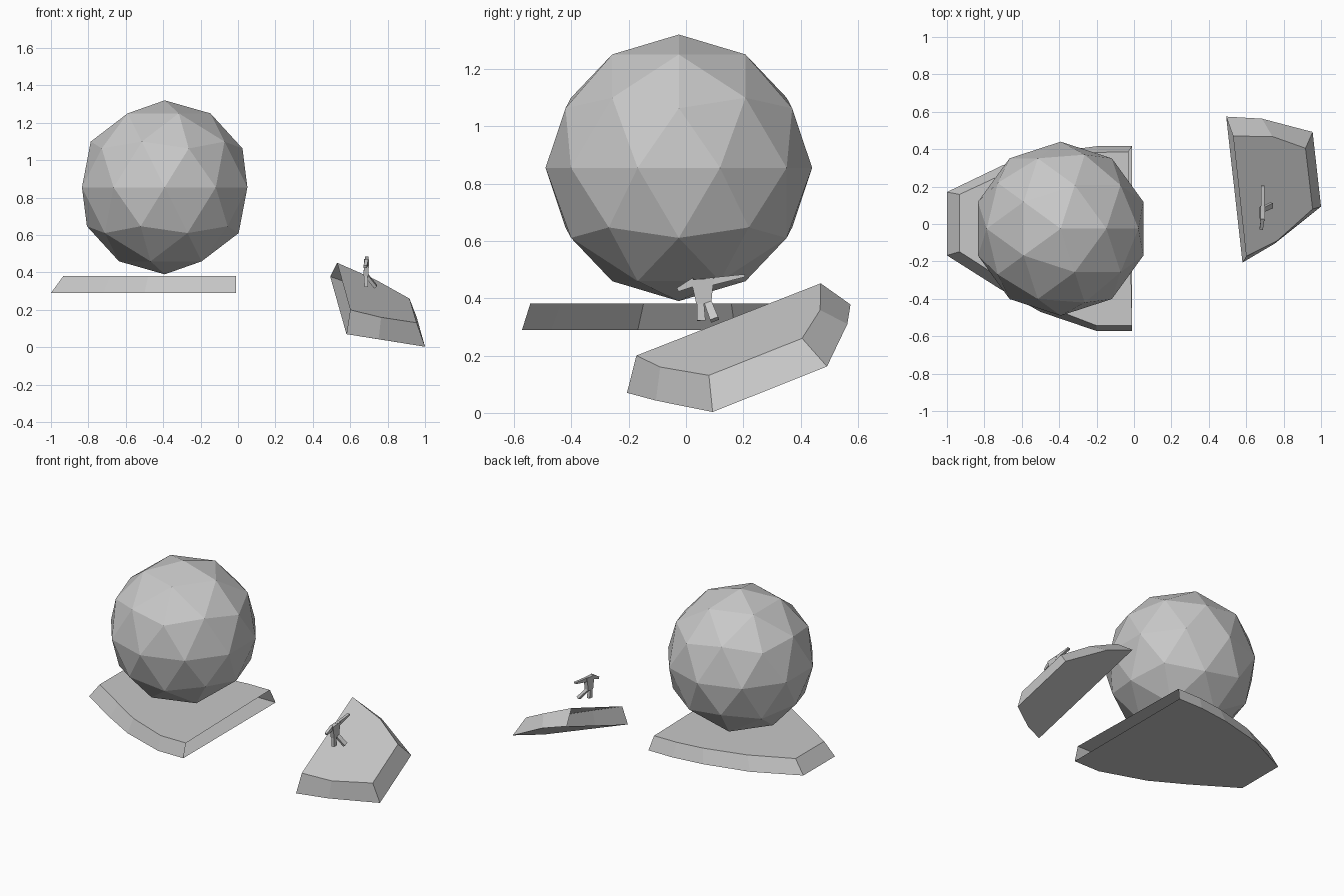
import bpy, bmesh
from mathutils import Vector, Matrix

cube = bpy.data.objects.get("Cube")
if cube:
    bpy.data.objects.remove(cube, do_unlink=True)

# One plain grey for everything
grey = bpy.data.materials.new("plain grey")
grey.use_nodes = True
colour = (0.58, 0.58, 0.58, 1)
grey.diffuse_color = colour
grey.node_tree.nodes["Principled BSDF"].inputs["Base Color"].default_value = colour


def finish(bm, name):
    """Turn a bmesh into a flat shaded grey object."""
    mesh = bpy.data.meshes.new(name)
    bm.to_mesh(mesh)
    bm.free()
    mesh.materials.append(grey)
    obj = bpy.data.objects.new(name, mesh)
    bpy.context.scene.collection.objects.link(obj)
    return obj


def open_slab(name, lower, upper):
    """Slab with sloping walls; the straight cut side stays open."""
    bm = bmesh.new()
    low = [bm.verts.new(p) for p in lower]
    top = [bm.verts.new(p) for p in upper]
    bm.faces.new(low)
    bm.faces.new(top)
    for i in range(len(low) - 1):
        bm.faces.new((low[i], low[i + 1], top[i + 1], top[i]))
    bmesh.ops.recalc_face_normals(bm, faces=bm.faces)
    return finish(bm, name)


def limb(name, start, end, start_width, end_width, depth):
    """Tapered box running from start to end, depth measured across it."""
    start, end = Vector(start), Vector(end)
    axis = (end - start).normalized()
    side = axis.cross(Vector((1, 0, 0))).normalized()
    thick = side.cross(axis)
    bm = bmesh.new()
    rings = []
    for point, width in ((start, start_width), (end, end_width)):
        corners = ((-1, -1), (1, -1), (1, 1), (-1, 1))
        rings.append([bm.verts.new(point + side * (a * width / 2) + thick * (b * depth / 2))
                      for a, b in corners])
    first, last = rings
    bm.faces.new(first)
    bm.faces.new(last)
    for i in range(4):
        j = (i + 1) % 4
        bm.faces.new((first[i], first[j], last[j], last[i]))
    bmesh.ops.recalc_face_normals(bm, faces=bm.faces)
    return finish(bm, name)


# Faceted ball
bm = bmesh.new()
bmesh.ops.create_icosphere(bm, subdivisions=2, radius=0.465,
                           matrix=Matrix.Translation((-0.392, -0.025, 0.855)))
finish(bm, "ball")

# Level base under the ball
base_low = [(-0.01, 0.417), (-0.19, 0.417), (-0.4, 0.39), (-0.7, 0.315), (-1, 0.171),
            (-1, -0.168), (-0.72, -0.345), (-0.5, -0.47), (-0.2, -0.572), (-0.01, -0.572)]
base_top = [(-0.03, 0.385), (-0.2, 0.383), (-0.38, 0.36), (-0.66, 0.285), (-0.933, 0.158),
            (-0.933, -0.148), (-0.68, -0.31), (-0.48, -0.435), (-0.2, -0.543), (-0.01, -0.543)]
open_slab("base_slab", [(x, y, 0.29) for x, y in base_low],
          [(x, y, 0.382) for x, y in base_top])

# Tilted slab beside it
open_slab("tilted_slab",
          [(0.493, 0.574, 0.378), (0.685, 0.563, 0.31), (0.955, 0.492, 0.162),
           (1, 0.093, 0.003), (0.752, -0.105, 0.043), (0.58, -0.206, 0.07)],
          [(0.53, 0.47, 0.452), (0.74, 0.468, 0.359), (0.917, 0.405, 0.26),
           (0.955, 0.08, 0.131), (0.765, -0.09, 0.16), (0.6, -0.173, 0.2)])

# Small figure with outstretched arms
limb("figure_torso", (0.688, 0.057, 0.468), (0.684, 0.062, 0.382), 0.08, 0.052, 0.026)
limb("figure_right_arm", (0.688, 0.03, 0.458), (0.68, -0.028, 0.43), 0.03, 0.014, 0.018)
limb("figure_left_arm", (0.688, 0.07, 0.455), (0.688, 0.205, 0.479), 0.03, 0.01, 0.018)
limb("figure_right_leg", (0.683, 0.05, 0.39), (0.686, 0.053, 0.322), 0.024, 0.03, 0.02)
limb("figure_left_leg", (0.683, 0.075, 0.39), (0.735, 0.1, 0.325), 0.026, 0.03, 0.018)
